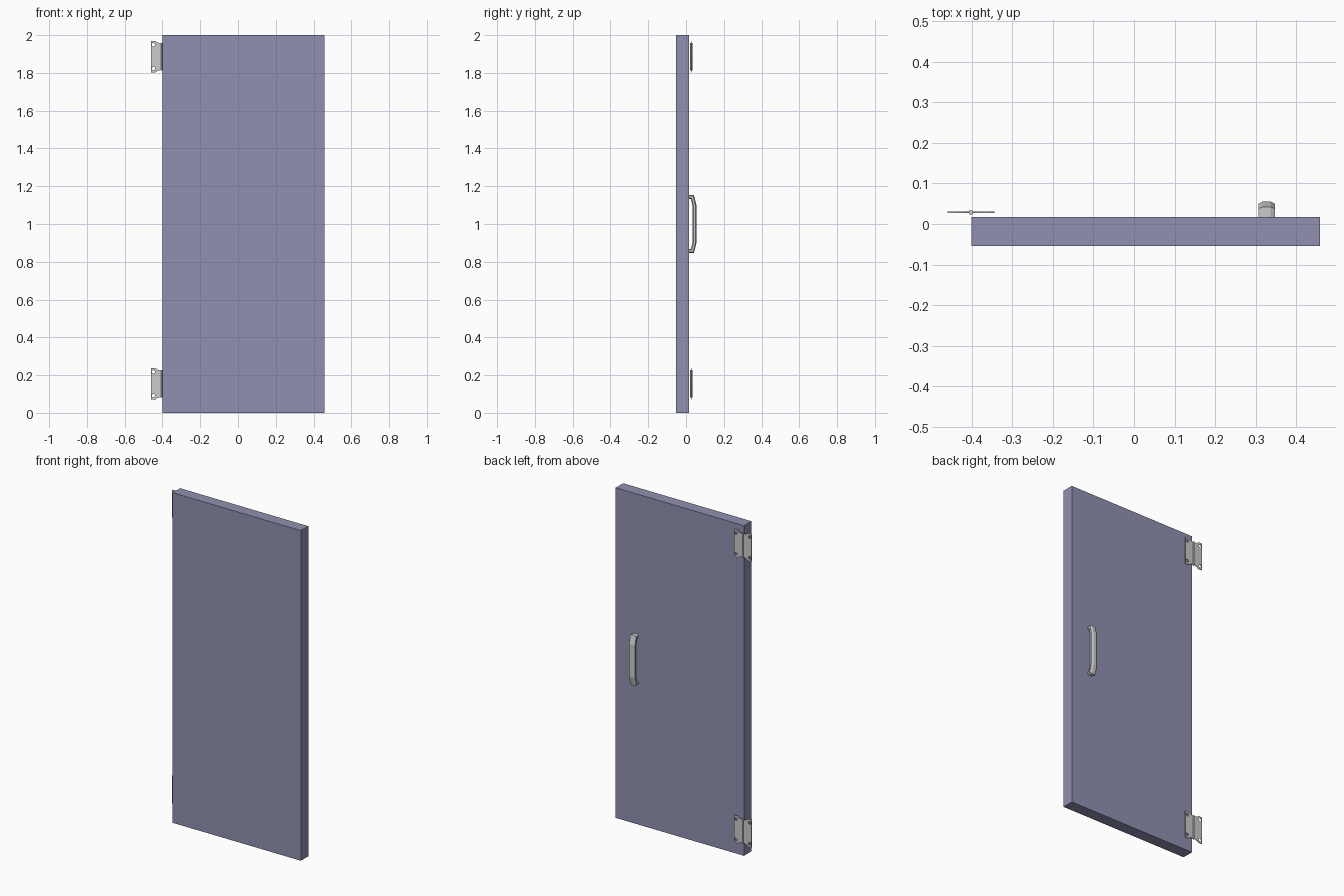
import bpy, bmesh, math
from mathutils import Vector

if "Cube" in bpy.data.objects:
    bpy.data.objects.remove(bpy.data.objects["Cube"])


def add_mesh(name, bm):
    bmesh.ops.recalc_face_normals(bm, faces=bm.faces[:])
    me = bpy.data.meshes.new(name)
    bm.to_mesh(me)
    bm.free()
    ob = bpy.data.objects.new(name, me)
    bpy.context.collection.objects.link(ob)
    return ob


# Door panel
X0, X1, Y0, Y1 = -0.40, 0.459, -0.054, 0.017
bm = bmesh.new()
bmesh.ops.create_cube(bm, size=1)
for v in bm.verts:
    v.co = ((X0 + X1) / 2 + v.co.x * (X1 - X0),
            (Y0 + Y1) / 2 + v.co.y * (Y1 - Y0), 1 + v.co.z * 2)
door = add_mesh("door_panel", bm)
paint = bpy.data.materials.new("door_paint")
paint.diffuse_color = (0.28, 0.28, 0.44, 1)
paint.use_nodes = True
paint.node_tree.nodes["Principled BSDF"].inputs["Base Color"].default_value = paint.diffuse_color
door.data.materials.append(paint)

# Pull handle: chamfered section swept along a bracket-shaped path (y, z)
HX, HZ = 0.327, 1.0
path = [(0.016, 0.142), (0.034, 0.142), (0.045, 0.098)]
path += [(y, -z) for y, z in reversed(path)]
path = [Vector(p) for p in path]
section = [(0.02, 0.005), (0.01, 0.0105), (-0.01, 0.0105), (-0.02, 0.005),
           (-0.02, -0.005), (-0.01, -0.0105), (0.01, -0.0105), (0.02, -0.005)]
bm = bmesh.new()
rings = []
for i, p in enumerate(path):
    a = (p - path[max(i - 1, 0)]).normalized()
    b = (path[min(i + 1, len(path) - 1)] - p).normalized()
    a, b = (a if a.length else b), (b if b.length else a)
    t = (a + b).normalized()
    n = Vector((-t.y, t.x)) / t.dot(a)      # mitred normal
    rings.append([bm.verts.new((HX + u, p.x + n.x * w, HZ + p.y + n.y * w))
                  for u, w in section])
for r, s in zip(rings, rings[1:]):
    for j in range(8):
        k = (j + 1) % 8
        bm.faces.new((r[j], r[k], s[k], s[j]))
bm.faces.new(rings[0])
bm.faces.new(rings[-1])
add_mesh("pull_handle", bm)

# Hinges: two pierced leaves and a pin each
PIN_X, PIN_Y = -0.402, 0.0285
outline = [(0.003, 0.071), (0.022, 0.074), (0.036, 0.084), (0.058, 0.084)]
outline += [(x, -z) for x, z in reversed(outline)]


def circle(cx, cy, r, n=12):
    return [(cx + r * math.cos(2 * math.pi * i / n),
             cy + r * math.sin(2 * math.pi * i / n)) for i in range(n)]


def hinge_leaf(name, side, z):
    cu = bpy.data.curves.new(name, 'CURVE')
    cu.dimensions, cu.fill_mode, cu.extrude = '2D', 'BOTH', 0.0018
    for loop in (outline, circle(0.046, 0.063, 0.009), circle(0.046, -0.063, 0.009)):
        sp = cu.splines.new('POLY')
        sp.points.add(len(loop) - 1)
        for pt, (x, y) in zip(sp.points, loop):
            pt.co = (x * side, y, 0, 1)
        sp.use_cyclic_u = True
    tmp = bpy.data.objects.new(name + "_outline", cu)
    bpy.context.collection.objects.link(tmp)
    deps = bpy.context.evaluated_depsgraph_get()
    me = bpy.data.meshes.new_from_object(tmp.evaluated_get(deps))
    bpy.data.objects.remove(tmp)
    ob = bpy.data.objects.new(name, me)
    bpy.context.collection.objects.link(ob)
    ob.location = (PIN_X, PIN_Y, z)
    ob.rotation_euler.x = math.pi / 2


for label, z in (("lower", 0.154), ("upper", 1.886)):
    hinge_leaf(label + "_hinge_frame_leaf", -1, z)
    hinge_leaf(label + "_hinge_door_leaf", 1, z)
    bm = bmesh.new()
    bmesh.ops.create_cone(bm, cap_ends=True, segments=8, radius1=0.006,
                          radius2=0.006, depth=0.146)
    add_mesh(label + "_hinge_pin", bm).location = (PIN_X, PIN_Y, z)
